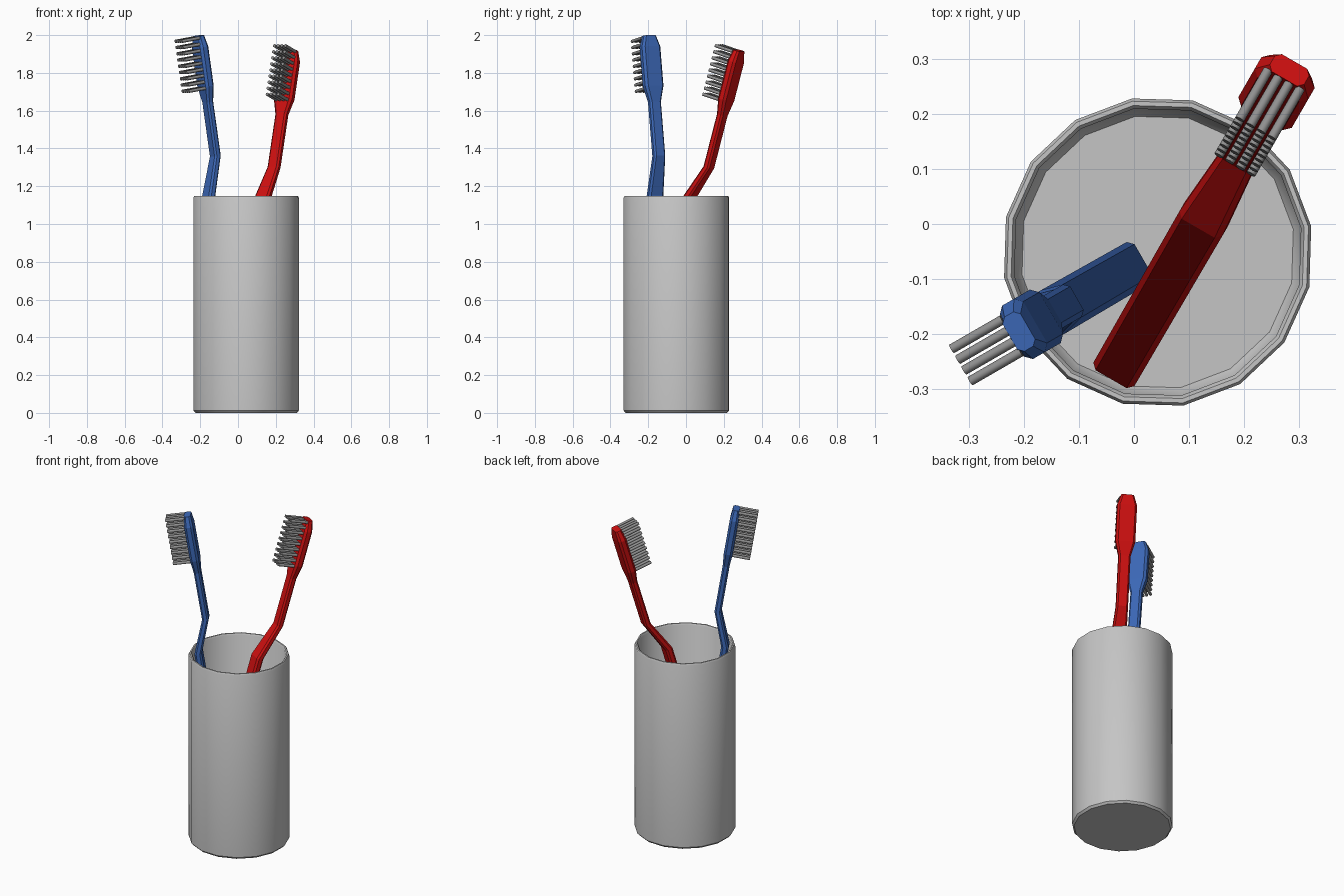
import bpy, bmesh, math
from mathutils import Vector, Matrix

if "Cube" in bpy.data.objects:
    bpy.data.objects.remove(bpy.data.objects["Cube"])


def material(name, rgb):
    m = bpy.data.materials.new(name)
    m.diffuse_color = (*rgb, 1)
    m.use_nodes = True
    m.node_tree.nodes["Principled BSDF"].inputs["Base Color"].default_value = m.diffuse_color
    return m


GREY = material("cup_grey", (0.56, 0.56, 0.56))
BRISTLE = material("bristle_grey", (0.28, 0.28, 0.28))
RED = material("red_plastic", (0.62, 0.005, 0.005))
BLUE = material("blue_plastic", (0.045, 0.14, 0.48))


def finish(name, bm, mat, matrix=Matrix(), smooth=None):
    bmesh.ops.recalc_face_normals(bm, faces=bm.faces)
    me = bpy.data.meshes.new(name)
    bm.to_mesh(me)
    bm.free()
    me.transform(matrix)
    me.materials.append(mat)
    ob = bpy.data.objects.new(name, me)
    bpy.context.collection.objects.link(ob)
    if smooth:
        bpy.ops.object.select_all(action='DESELECT')
        ob.select_set(True)
        bpy.context.view_layer.objects.active = ob
        bpy.ops.object.shade_smooth_by_angle(angle=math.radians(smooth))
    return ob


def loft(bm, sections):
    """Bridge equal-length loops of points and cap both ends."""
    rings = [[bm.verts.new(p) for p in s] for s in sections]
    n = len(rings[0])
    for a, b in zip(rings, rings[1:]):
        for i in range(n):
            j = (i + 1) % n
            bm.faces.new((a[i], a[j], b[j], b[i]))
    bm.faces.new(rings[0])
    bm.faces.new(rings[-1])


# Cup: 16-sided hollow lathe with a rounded rim
profile = [(0.272, 0), (0.283, 0.012), (0.283, 1.138), (0.278, 1.148),
           (0.270, 1.148), (0.264, 1.138), (0.264, 0.035), (0.250, 0.014)]
angles = [math.radians(9.5 + 22.5 * i) for i in range(16)]
bm = bmesh.new()
loft(bm, [[(r * math.cos(a), r * math.sin(a), z) for a in angles] for r, z in profile])
finish("cup", bm, GREY, Matrix.Translation((0.043, -0.051, 0)), 35)


# Handle stations: offset towards bristles, height, half width, half thickness
STATIONS = [(0.074, -1.341, 0.030, 0.014), (0.074, -1.318, 0.043, 0.021),
            (0.074, -0.203, 0.045, 0.021), (0, 0, 0.034, 0.019),
            (0, 0.29, 0.034, 0.019), (0, 0.375, 0.056, 0.025),
            (0, 0.585, 0.056, 0.025), (0, 0.645, 0.036, 0.019)]


def octagon(b, h, w, t):
    c = 0.5 * t
    pts = [(w, t - c), (w - c, t), (c - w, t), (-w, t - c),
           (-w, c - t), (c - w, -t), (w - c, -t), (w, c - t)]
    return [(x, y + b, h) for x, y in pts]


def toothbrush(name, mat, origin, facing, tilt):
    # Local axes: across, towards the bristles, along the neck
    f, t = math.radians(facing), math.radians(tilt)
    flat, up = Vector((math.cos(f), math.sin(f), 0)), Vector((0, 0, 1))
    along = up * math.cos(t) + flat * math.sin(t)
    out = flat * math.cos(t) - up * math.sin(t)
    m = Matrix((out.cross(along), out, along)).transposed().to_4x4()
    m.translation = origin

    # Handle, neck and head
    bm = bmesh.new()
    loft(bm, [octagon(*s) for s in STATIONS])
    finish(name + "_handle", bm, mat, m)

    # Bristle tufts in a 4 x 9 grid
    bm = bmesh.new()
    turn = Matrix.Rotation(math.pi / 2, 4, 'X')
    for col in range(4):
        for row in range(9):
            pos = ((col - 1.5) * 0.0225, 0.071, 0.367 + row * 0.0335)
            bmesh.ops.create_cone(bm, cap_ends=True, segments=8,
                                  radius1=0.0088, radius2=0.0088, depth=0.108,
                                  matrix=Matrix.Translation(pos) @ turn)
    finish(name + "_bristles", bm, BRISTLE, m, 50)


toothbrush("red_toothbrush", RED, (0.191, 0.121, 1.30), 240, -16.5)
toothbrush("blue_toothbrush", BLUE, (-0.120, -0.144, 1.36), 210, 9.2)
